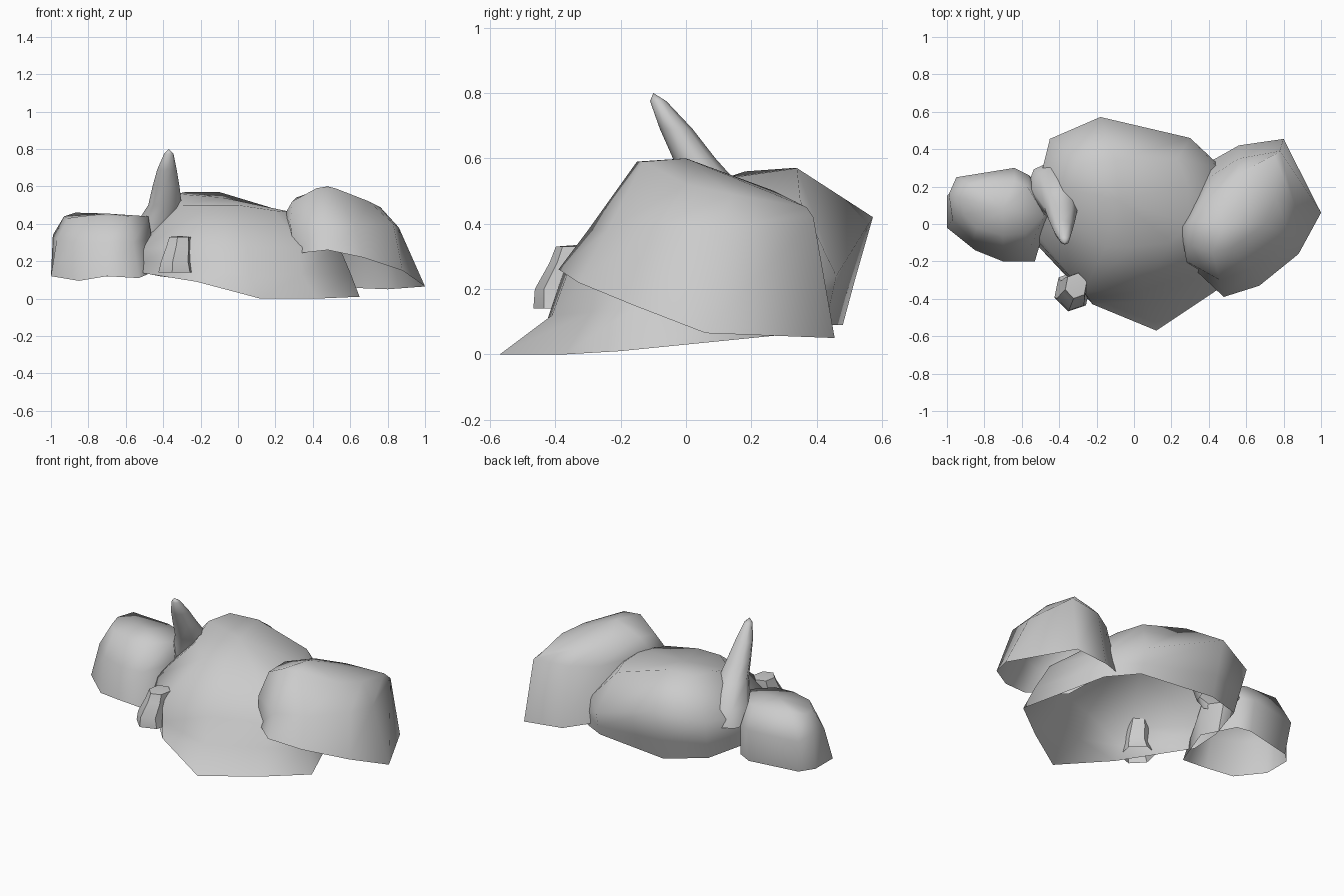
import bpy, bmesh, math


def shell(name, rings, peak, angle=85):
    """Skin rings from bottom to top, close with a fan at peak, leave the underside open."""
    bm = bmesh.new()
    loops = [[bm.verts.new(p) for p in ring] for ring in rings]
    n = len(loops[0])
    for low, up in zip(loops, loops[1:]):
        for i in range(n):
            j = (i + 1) % n
            bm.faces.new((low[i], low[j], up[j], up[i]))
    top = bm.verts.new(peak)
    for i in range(n):
        bm.faces.new((loops[-1][i], loops[-1][(i + 1) % n], top))
    mesh = bpy.data.meshes.new(name)
    bm.to_mesh(mesh)
    bm.free()
    obj = bpy.data.objects.new(name, mesh)
    bpy.context.collection.objects.link(obj)
    bpy.ops.object.select_all(action='DESELECT')
    bpy.context.view_layer.objects.active = obj
    obj.select_set(True)
    bpy.ops.object.shade_smooth_by_angle(angle=math.radians(angle))
    return obj


def oval(x, y, z, rx, ry, n=8, turn=0.0):
    """Horizontal oval ring of n points."""
    ang = [turn + 2 * math.pi * i / n for i in range(n)]
    return [(x + rx * math.cos(a), y + ry * math.sin(a), z) for a in ang]


# Large central boulder, with a flared skirt at the front
shell("central_boulder", [
    [(0.12, -0.57, 0), (0.42, -0.37, 0), (0.65, -0.2, 0.01), (0.47, 0.3, 0.06), (0.3, 0.42, 0.09),
     (-0.18, 0.48, 0.09), (-0.42, 0.38, 0.12), (-0.52, 0.1, 0.14), (-0.53, -0.1, 0.14), (-0.22, -0.43, 0.09)],
    [(0.06, -0.41, 0.12), (0.34, -0.29, 0.13), (0.6, -0.16, 0.14), (0.47, 0.3, 0.14), (0.3, 0.44, 0.15),
     (-0.18, 0.515, 0.22), (-0.43, 0.41, 0.22), (-0.52, 0.13, 0.22), (-0.525, -0.08, 0.2), (-0.24, -0.4, 0.18)],
    [(0.05, -0.355, 0.27), (0.33, -0.26, 0.27), (0.54, -0.1, 0.28), (0.45, 0.3, 0.24), (0.3, 0.46, 0.24),
     (-0.18, 0.572, 0.42), (-0.45, 0.455, 0.38), (-0.52, 0.17, 0.32), (-0.52, -0.05, 0.26), (-0.27, -0.36, 0.29)],
    [(0.0, -0.12, 0.5), (0.2, -0.1, 0.47), (0.3, 0.0, 0.46), (0.29, 0.2, 0.46), (0.23, 0.35, 0.47),
     (-0.1, 0.34, 0.57), (-0.28, 0.32, 0.57), (-0.33, 0.18, 0.56), (-0.3, 0.0, 0.5), (-0.15, -0.12, 0.5)],
], (-0.08, 0.13, 0.54))

# Slanted boulder on the right
shell("right_boulder", [
    [(0.3, -0.22, 0.24), (0.48, -0.39, 0.26), (0.67, -0.33, 0.22), (0.88, -0.16, 0.15), (1.0, 0.06, 0.065),
     (0.8, 0.455, 0.05), (0.56, 0.42, 0.06), (0.4, 0.33, 0.1), (0.28, 0.0, 0.25)],
    [(0.28, -0.2, 0.4), (0.46, -0.3, 0.38), (0.63, -0.24, 0.38), (0.83, -0.08, 0.4), (0.86, 0.1, 0.38),
     (0.78, 0.39, 0.42), (0.56, 0.35, 0.42), (0.42, 0.26, 0.42), (0.25, -0.02, 0.45)],
    [(0.29, -0.11, 0.52), (0.42, -0.15, 0.59), (0.52, -0.13, 0.59), (0.7, 0.0, 0.52), (0.76, 0.14, 0.49),
     (0.75, 0.37, 0.45), (0.56, 0.27, 0.5), (0.42, 0.15, 0.54), (0.31, 0.02, 0.54)],
], (0.48, 0.0, 0.6))

# Flat-topped boulder on the left
shell("left_boulder", [
    [(-0.7, -0.2, 0.12), (-0.53, -0.2, 0.11), (-0.46, 0.04, 0.14), (-0.55, 0.25, 0.13), (-0.63, 0.28, 0.12),
     (-0.93, 0.22, 0.11), (-1.0, 0.15, 0.12), (-1.0, -0.02, 0.12), (-0.85, -0.14, 0.095)],
    [(-0.7, -0.15, 0.3), (-0.56, -0.14, 0.3), (-0.46, 0.04, 0.32), (-0.56, 0.26, 0.32), (-0.64, 0.3, 0.32),
     (-0.95, 0.25, 0.31), (-0.99, 0.16, 0.34), (-0.97, 0.02, 0.31), (-0.86, -0.09, 0.3)],
    [(-0.7, -0.06, 0.44), (-0.58, -0.05, 0.44), (-0.48, 0.05, 0.44), (-0.57, 0.2, 0.44), (-0.64, 0.23, 0.44),
     (-0.87, 0.21, 0.46), (-0.93, 0.14, 0.44), (-0.91, 0.05, 0.43), (-0.84, -0.02, 0.44)],
], (-0.7, 0.08, 0.455))

# Curved pointed spike
shell("curved_spike", [
    oval(-0.455, 0.2, 0.3, 0.115, 0.13),
    oval(-0.43, 0.18, 0.4, 0.115, 0.13),
    oval(-0.39, 0.09, 0.5, 0.09, 0.09),
    oval(-0.385, 0.025, 0.6, 0.072, 0.065),
    oval(-0.38, -0.03, 0.69, 0.052, 0.05),
    oval(-0.37, -0.085, 0.775, 0.025, 0.025),
], (-0.37, -0.1, 0.8))

# Small knobbly stone at the front
shell("small_stone", [
    oval(-0.33, -0.36, 0.14, 0.1, 0.11, 6, 0.3),
    oval(-0.33, -0.37, 0.2, 0.085, 0.095, 6, 0.3),
    oval(-0.315, -0.34, 0.28, 0.07, 0.08, 6, 0.3),
    oval(-0.31, -0.33, 0.33, 0.06, 0.07, 6, 0.3),
], (-0.31, -0.33, 0.335), 50)
